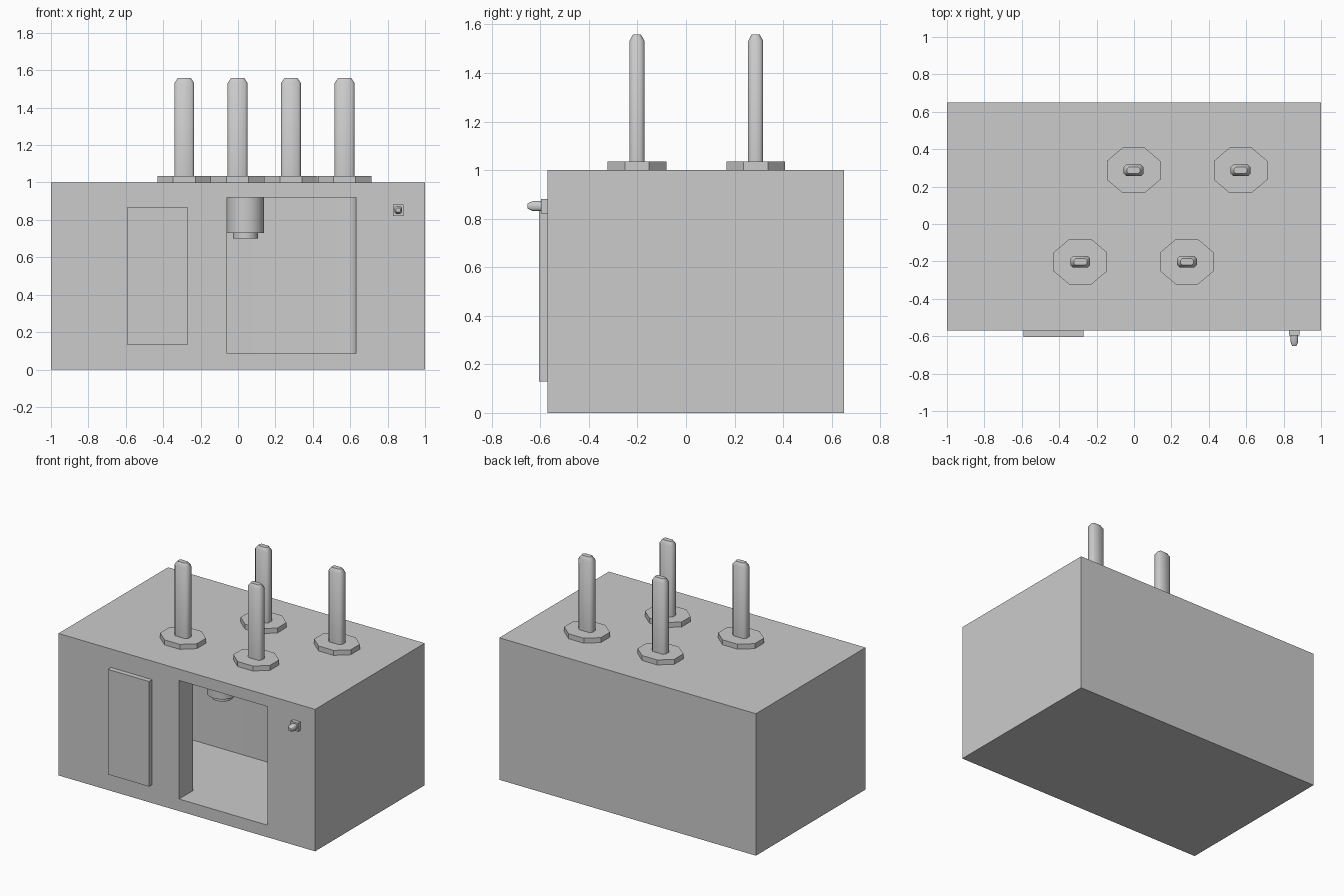
import bpy, bmesh, math

if "Cube" in bpy.data.objects:
    bpy.data.objects.remove(bpy.data.objects["Cube"])


def finish(name, bm, angle=None):
    """Turn a bmesh into a named object, optionally smooth below an angle."""
    bmesh.ops.recalc_face_normals(bm, faces=bm.faces)
    mesh = bpy.data.meshes.new(name)
    bm.to_mesh(mesh)
    bm.free()
    ob = bpy.data.objects.new(name, mesh)
    bpy.context.collection.objects.link(ob)
    if angle:
        smooth(ob, angle)
    return ob


def smooth(ob, angle):
    bpy.ops.object.select_all(action='DESELECT')
    ob.select_set(True)
    bpy.context.view_layer.objects.active = ob
    bpy.ops.object.shade_smooth_by_angle(angle=math.radians(angle))


def loft(name, rings, angle=None, loc=(0, 0, 0), rot=(0, 0, 0)):
    """Capped solid through stacked rings, each (outline, height)."""
    bm = bmesh.new()
    loops = [[bm.verts.new((x, y, z)) for x, y in pts] for pts, z in rings]
    for a, b in zip(loops, loops[1:]):
        for i in range(len(a)):
            j = (i + 1) % len(a)
            bm.faces.new((a[i], a[j], b[j], b[i]))
    bm.faces.new(loops[0][::-1])
    bm.faces.new(loops[-1])
    ob = finish(name, bm, angle)
    ob.location, ob.rotation_euler = loc, rot
    return ob


def rect(x0, x1, y0, y1):
    return [(x0, y0), (x1, y0), (x1, y1), (x0, y1)]


def chamfered(hx, hy, cx, cy):
    """Eight-sided rectangle with cut corners."""
    return [(hx, cy - hy), (hx, hy - cy), (hx - cx, hy), (cx - hx, hy),
            (-hx, hy - cy), (-hx, cy - hy), (cx - hx, -hy), (hx - cx, -hy)]


def circle(r, n=32):
    return [(r * math.cos(2 * math.pi * i / n), r * math.sin(2 * math.pi * i / n))
            for i in range(n)]


def arc(cx, cy, r, start, steps=6):
    return [(cx + r * math.cos(math.radians(start + 90 * i / steps)),
             cy + r * math.sin(math.radians(start + 90 * i / steps)))
            for i in range(steps + 1)]


# Main body with a doorway opening into a wider rounded chamber
body = loft("body", [(rect(-1, 1, -0.57, 0.65), 0), (rect(-1, 1, -0.57, 0.65), 1)])
R, BACK, FRONT, LEFT, RIGHT = 0.05, 0.21, -0.415, -0.55, 0.63
plan = ([(-0.06, -0.7), (RIGHT, -0.7)]
        + arc(RIGHT - R, BACK - R, R, 0)
        + arc(LEFT + R, BACK - R, R, 90)
        + arc(LEFT + R, FRONT + R, R, 180)
        + [(-0.06, FRONT)])
cutter = loft("chamber_cutter", [(plan, 0.085), (plan, 0.92)])
cutter.hide_render = True
mod = body.modifiers.new("chamber", 'BOOLEAN')
mod.operation, mod.solver, mod.object = 'DIFFERENCE', 'EXACT', cutter
bpy.context.view_layer.objects.active = body
bpy.ops.object.modifier_apply(modifier=mod.name)
bpy.data.objects.remove(cutter)
smooth(body, 30)

# Stepped nozzle hanging from the chamber ceiling
nozzle = (0.04, -0.23, 0)
loft("nozzle", [(circle(0.10), 0.73), (circle(0.10), 0.925)], 30, nozzle)
loft("nozzle_tip", [(circle(0.068), 0.70), (circle(0.068), 0.735)], 30, nozzle)

# Raised panel on the front
panel = rect(-0.59, -0.27, -0.605, -0.565)
loft("front_panel", [(panel, 0.13), (panel, 0.87)])

# Small toggle switch, built upward and turned to face the front
facing = (math.radians(90), 0, 0)
spot = (0.857, -0.57, 0.852)
base = rect(-0.029, 0.029, -0.03, 0.03)
loft("switch_base", [(base, -0.005), (base, 0.027)], None, spot, facing)
stem = chamfered(0.02, 0.02, 0.008, 0.008)
tip = chamfered(0.011, 0.011, 0.004, 0.004)
loft("switch_lever", [(stem, 0.02), (stem, 0.062), (tip, 0.082)], 50, spot, facing)

# Four flat posts on octagonal collars
t = 1 - math.tan(math.pi / 8)
collar = chamfered(0.143, 0.121, 0.143 * t, 0.121 * t)
shaft = chamfered(0.053, 0.031, 0.014, 0.014)
top = chamfered(0.035, 0.017, 0.009, 0.009)
for i, (x, y) in enumerate([(-0.287, -0.202), (0.283, -0.202),
                            (-0.002, 0.287), (0.57, 0.287)], 1):
    loft(f"collar_{i}", [(collar, 0.998), (collar, 1.035)], None, (x, y, 0))
    loft(f"post_{i}", [(shaft, 1.03), (shaft, 1.532), (top, 1.558)], 50, (x, y, 0))
